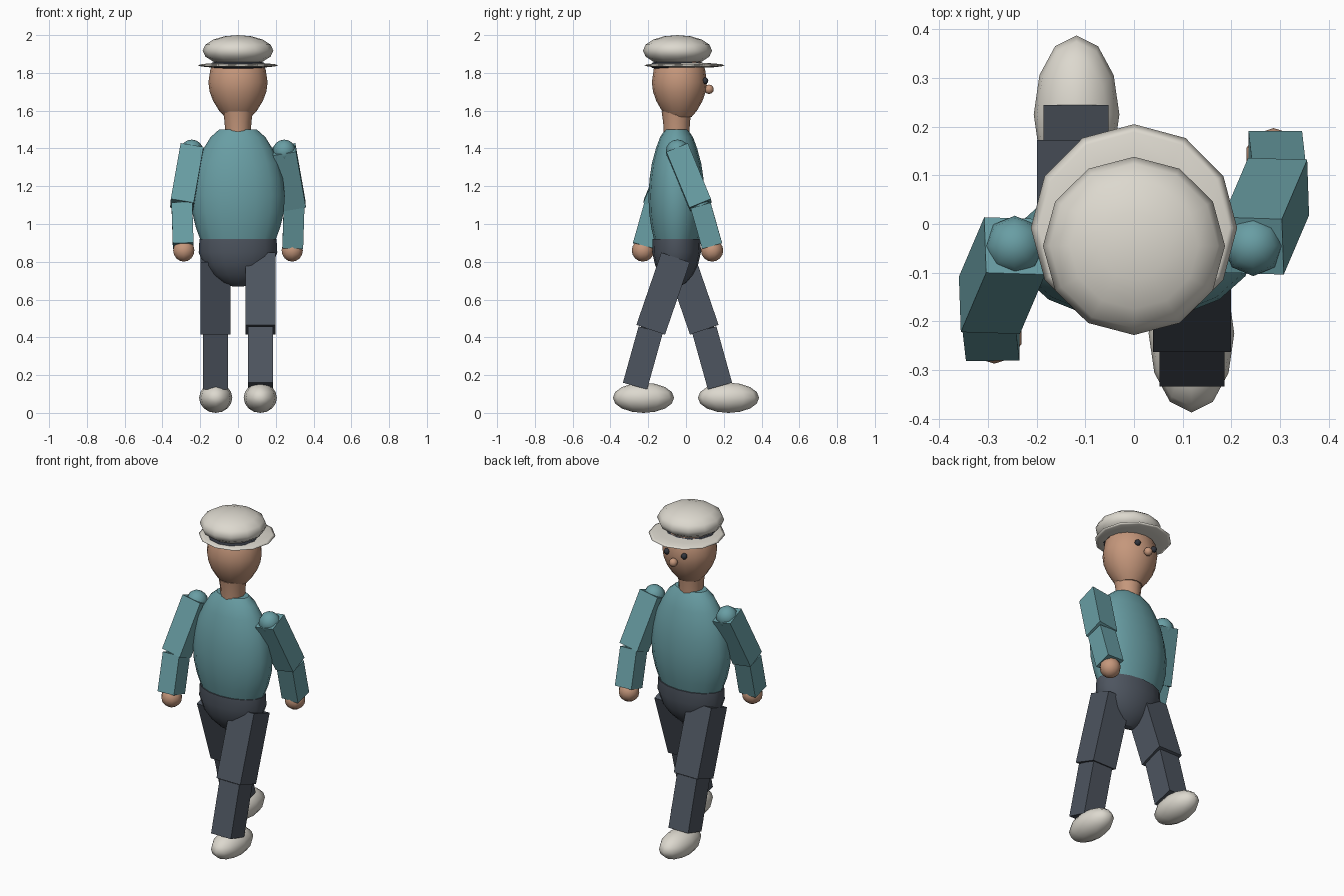
import bpy
import bmesh
import math
from mathutils import Vector

if "Cube" in bpy.data.objects:
    bpy.data.objects.remove(bpy.data.objects["Cube"], do_unlink=True)


def make_material(name, rgb):
    mat = bpy.data.materials.new(name)
    mat.use_nodes = True
    mat.diffuse_color = (*rgb, 1)
    mat.node_tree.nodes["Principled BSDF"].inputs["Base Color"].default_value = (*rgb, 1)
    return mat


cream = make_material("cream", (0.72, 0.69, 0.62))
teal = make_material("teal", (0.14, 0.34, 0.37))
skin = make_material("skin", (0.56, 0.31, 0.2))
slate = make_material("slate", (0.075, 0.09, 0.115))
charcoal = make_material("charcoal", (0.03, 0.034, 0.045))


def finish(name, bm, mat, smooth):
    bmesh.ops.recalc_face_normals(bm, faces=bm.faces)
    for face in bm.faces:
        face.smooth = smooth and len(face.verts) < 5
    mesh = bpy.data.meshes.new(name)
    bm.to_mesh(mesh)
    bm.free()
    mesh.materials.append(mat)
    obj = bpy.data.objects.new(name, mesh)
    bpy.context.collection.objects.link(obj)
    return obj


def ellipsoid(name, centre, radii, mat, segments=12, rings=8):
    bm = bmesh.new()
    bmesh.ops.create_uvsphere(bm, u_segments=segments, v_segments=rings, radius=1)
    bmesh.ops.scale(bm, vec=radii, verts=bm.verts)
    bmesh.ops.translate(bm, vec=centre, verts=bm.verts)
    return finish(name, bm, mat, True)


def lathe(name, profile, depth, y, mat, segments=16):
    """Oval rings from (height, half width) pairs, capped at both ends."""
    bm = bmesh.new()
    rings = []
    for z, r in profile:
        angles = [math.tau * i / segments for i in range(segments)]
        rings.append([bm.verts.new((r * math.cos(a), y + depth * r * math.sin(a), z))
                      for a in angles])
    for low, high in zip(rings, rings[1:]):
        for i in range(segments):
            j = (i + 1) % segments
            bm.faces.new((low[i], low[j], high[j], high[i]))
    bm.faces.new(rings[0])
    bm.faces.new(rings[-1])
    return finish(name, bm, mat, True)


def limb(name, start, end, width, mat):
    """Square bar running between two joints."""
    start, end = Vector(start), Vector(end)
    axis = end - start
    bm = bmesh.new()
    bmesh.ops.create_cube(bm, size=1)
    bmesh.ops.scale(bm, vec=(width, width, axis.length), verts=bm.verts)
    turn = Vector((0, 0, -1)).rotation_difference(axis)
    bmesh.ops.rotate(bm, cent=(0, 0, 0), matrix=turn.to_matrix(), verts=bm.verts)
    bmesh.ops.translate(bm, vec=(start + end) / 2, verts=bm.verts)
    return finish(name, bm, mat, False)


MID = -0.045  # depth of the hip and shoulder line

# Body
lathe("torso", [(0.92, 0.2), (0.98, 0.223), (1.06, 0.242), (1.15, 0.248), (1.24, 0.238),
                (1.32, 0.218), (1.4, 0.182), (1.46, 0.145), (1.5, 0.1)], 0.6, -0.05, teal)
lathe("hips", [(0.67, 0.03), (0.69, 0.085), (0.73, 0.14), (0.78, 0.182),
               (0.85, 0.208), (0.92, 0.204)], 0.62, -0.05, slate)
lathe("neck", [(1.48, 0.068), (1.54, 0.071), (1.595, 0.079)], 1, -0.05, skin, 12)

# Head, face and cap
lathe("head", [(1.567, 0.07), (1.6, 0.1), (1.65, 0.131), (1.7, 0.15), (1.75, 0.157),
               (1.82, 0.146), (1.88, 0.11)], 0.93, -0.035, skin)
ellipsoid("hair", (0, -0.045, 1.84), (0.15, 0.145, 0.035), charcoal)
ellipsoid("cap_brim", (0, -0.008, 1.84), (0.212, 0.213, 0.015), cream)
ellipsoid("cap_crown", (0, MID, 1.918), (0.187, 0.183, 0.082), cream)
ellipsoid("nose", (0, 0.122, 1.713), (0.025, 0.025, 0.025), skin, 8, 6)

for side, s in (("left", 1), ("right", -1)):
    # Each arm swings opposite to the leg on the same side
    def joint(x, swing, z):
        return (s * x, MID + s * swing, z)

    ellipsoid(side + "_eye", (s * 0.058, 0.1, 1.758), (0.018, 0.018, 0.018), charcoal, 8, 6)

    # Arm
    shoulder, elbow, wrist = joint(0.245, 0, 1.395), joint(0.297, 0.122, 1.1), joint(0.29, 0.183, 0.885)
    ellipsoid(side + "_shoulder", joint(0.245, 0, 1.385), (0.062,) * 3, teal, 8, 8)
    limb(side + "_upper_arm", shoulder, elbow, 0.123, teal)
    ellipsoid(side + "_elbow", elbow, (0.05,) * 3, teal, 8, 6)
    limb(side + "_forearm", elbow, wrist, 0.11, teal)
    ellipsoid(side + "_hand", joint(0.287, 0.183, 0.86), (0.059,) * 3, skin, 10, 8)

    # Leg
    hip, knee, ankle = joint(0.119, -0.01, 0.823), joint(0.119, -0.142, 0.44), joint(0.119, -0.225, 0.142)
    limb(side + "_thigh", hip, knee, 0.16, slate)
    ellipsoid(side + "_knee", knee, (0.055,) * 3, slate, 8, 6)
    limb(side + "_shin", knee, ankle, 0.133, slate)
    ellipsoid(side + "_shoe", (s * 0.118, s * -0.225, 0.08), (0.088, 0.162, 0.08), cream)
